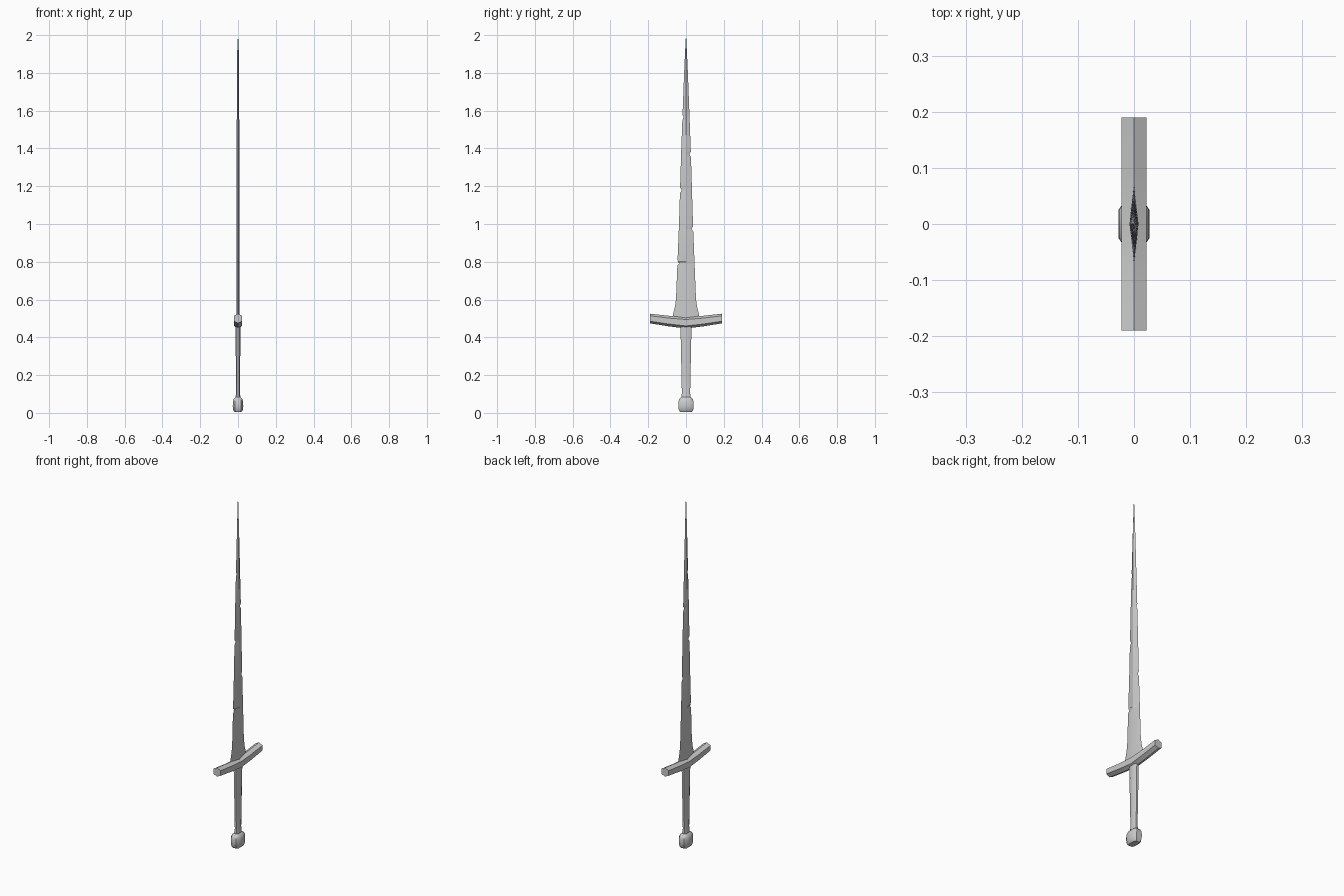
import bpy, math

if "Cube" in bpy.data.objects:
    bpy.data.objects.remove(bpy.data.objects["Cube"])


def loft(name, rings, angle=35):
    """Skin a list of equal-length vertex rings and cap both ends."""
    n = len(rings[0])
    verts = [v for r in rings for v in r]
    faces = [(k * n + i, k * n + (i + 1) % n, (k + 1) * n + (i + 1) % n, (k + 1) * n + i)
             for k in range(len(rings) - 1) for i in range(n)]
    faces.append(tuple(reversed(range(n))))
    faces.append(tuple(range((len(rings) - 1) * n, len(rings) * n)))
    me = bpy.data.meshes.new(name)
    me.from_pydata(verts, [], faces)
    ob = bpy.data.objects.new(name, me)
    bpy.context.collection.objects.link(ob)
    bpy.ops.object.select_all(action='DESELECT')
    ob.select_set(True)
    bpy.context.view_layer.objects.active = ob
    bpy.ops.object.mode_set(mode='EDIT')
    bpy.ops.mesh.select_all(action='SELECT')
    bpy.ops.mesh.normals_make_consistent(inside=False)
    bpy.ops.object.mode_set(mode='OBJECT')
    bpy.ops.object.shade_smooth_by_angle(angle=math.radians(angle))
    return ob


def lerp_table(table, z):
    for a, b in zip(table, table[1:]):
        if a[0] <= z <= b[0]:
            t = (z - a[0]) / (b[0] - a[0])
            return [p + (q - p) * t for p, q in zip(a[1:], b[1:])]


def octagon(hx, hy, z, c=0.5):
    return [(hx * x, hy * y, z) for x, y in
            ((1, -c), (1, c), (c, 1), (-c, 1), (-1, c), (-1, -c), (-c, -1), (c, -1))]


# Blade: diamond section, (z, half width, half thickness), with small edge nicks
taper = [(0.49, 0.073, 0.008), (0.52, 0.069, 0.008), (0.56, 0.059, 0.008), (0.60, 0.053, 0.008),
         (0.80, 0.045, 0.008), (1.00, 0.037, 0.0075), (1.40, 0.025, 0.007),
         (1.80, 0.010, 0.006), (1.92, 0.0045, 0.004), (1.995, 0.0006, 0.0006)]
nicks = [(0.795, -1, 0.010), (0.975, 1, 0.008), (1.18, -1, 0.009),
         (1.37, 1, 0.007), (1.565, -1, 0.005)]
cuts = {z + d: (s, depth * f) for z, s, depth in nicks
        for d, f in ((-0.016, 0), (-0.003, 1), (0.006, 0.8), (0.012, 0))}
rings = []
for z in sorted({t[0] for t in taper} | set(cuts)):
    w, t = lerp_table(taper, z)
    side, depth = cuts.get(z, (0, 0))
    right = w - (depth if side > 0 else 0)
    left = w - (depth if side < 0 else 0)
    rings.append([(t, 0, z), (0, right, z), (-t, 0, z), (0, -left, z)])
loft("blade", rings, 20)

# Crossguard: hexagonal bar rising toward both ends (y, bottom z, top z)
guard = [(-0.19, 0.474, 0.525), (-0.09, 0.458, 0.514), (0, 0.447, 0.508),
         (0.09, 0.458, 0.514), (0.19, 0.474, 0.525)]
rings = []
for y, b, t in guard:
    h = t - b
    rings.append([(0, y, t), (0.022, y, t - 0.22 * h), (0.022, y, b + 0.22 * h),
                  (0, y, b), (-0.022, y, b + 0.22 * h), (-0.022, y, t - 0.22 * h)])
loft("crossguard", rings, 30)

# Grip: flattened octagon tapering toward the pommel
loft("grip", [octagon(x, y, z) for z, x, y in
              ((0.07, 0.014, 0.024), (0.11, 0.010, 0.022), (0.20, 0.010, 0.024),
               (0.36, 0.013, 0.027), (0.47, 0.013, 0.030))], 40)

# Pommel: squat faceted knob
loft("pommel", [octagon(x, y, z, 0.6) for z, x, y in
                ((0.004, 0.018, 0.030), (0.015, 0.025, 0.038), (0.035, 0.028, 0.041),
                 (0.06, 0.027, 0.041), (0.075, 0.022, 0.035), (0.084, 0.013, 0.025))], 40)
